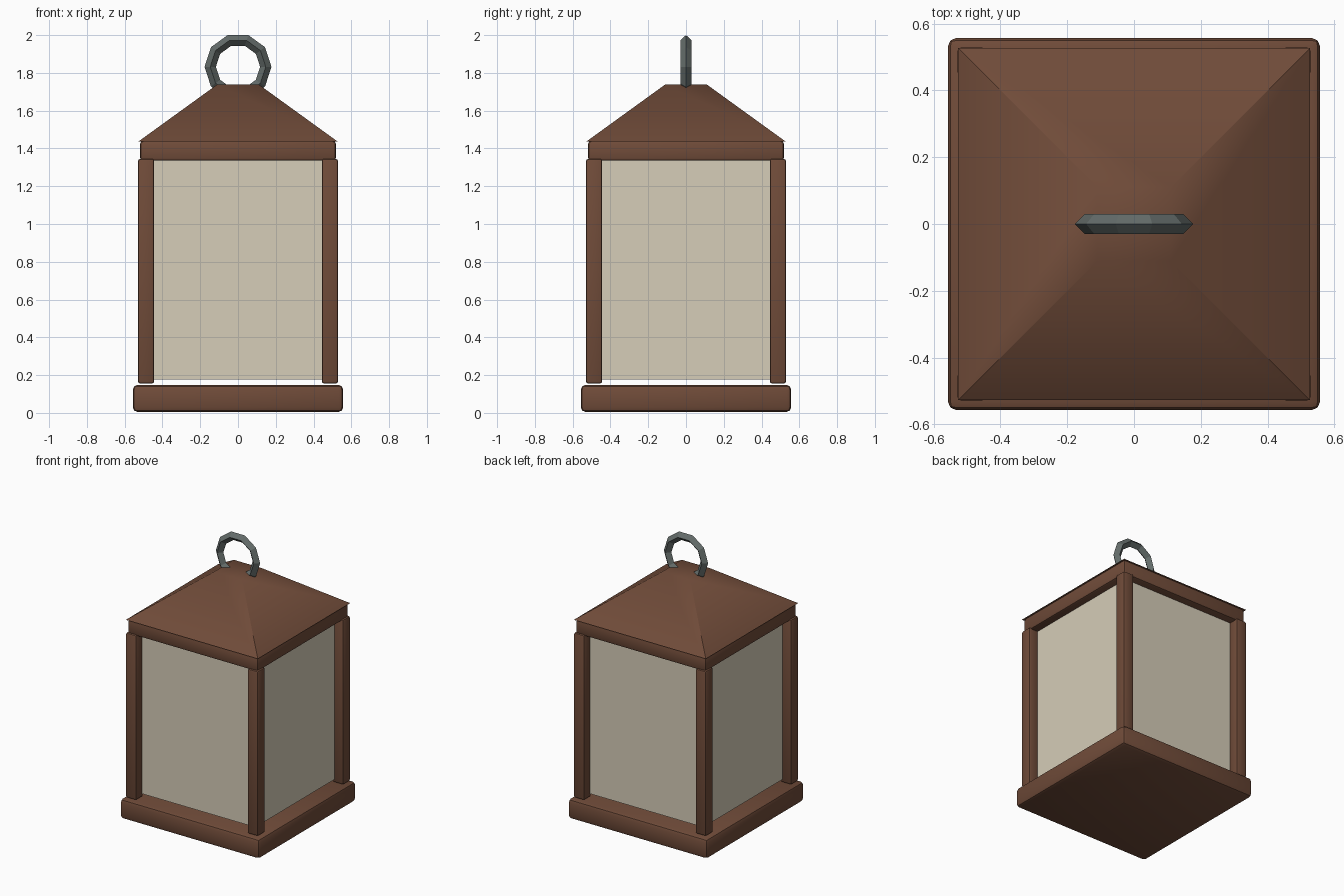
import bpy
import bmesh
from math import radians

cube = bpy.data.objects.get("Cube")
if cube:
    bpy.data.objects.remove(cube, do_unlink=True)


def material(name, color):
    mat = bpy.data.materials.new(name)
    mat.use_nodes = True
    mat.diffuse_color = (*color, 1)
    mat.node_tree.nodes["Principled BSDF"].inputs["Base Color"].default_value = (*color, 1)
    return mat


wood = material("brown wood", (0.162, 0.071, 0.041))
glass = material("cream glass", (0.67, 0.61, 0.48))
metal = material("grey metal", (0.127, 0.15, 0.144))


def box(name, mat, center, half, bottom, top, bevel=0):
    """Square upright box, optionally with rounded edges."""
    bpy.ops.mesh.primitive_cube_add(size=1, location=(*center, (bottom + top) / 2))
    obj = bpy.context.object
    obj.name = name
    obj.scale = (2 * half, 2 * half, top - bottom)
    bpy.ops.object.transform_apply(location=False, rotation=False, scale=True)
    obj.data.materials.append(mat)
    if bevel:
        mod = obj.modifiers.new("rounded edges", "BEVEL")
        mod.width = bevel
        mod.segments = 2
        bpy.ops.object.modifier_apply(modifier=mod.name)
        bpy.ops.object.shade_smooth_by_angle(angle=radians(42))
    return obj


# Base slab, top beam and glass body
box("base", wood, (0, 0), 0.557, 0.005, 0.148, 0.025)
box("top_beam", wood, (0, 0), 0.518, 1.335, 1.44, 0.015)
box("glass_panes", glass, (0, 0), 0.46, 0.178, 1.345)

# Corner posts
for y, depth in ((-1, "front"), (1, "back")):
    for x, side in ((1, "left"), (-1, "right")):
        box(f"{depth}_{side}_post", wood, (x * 0.4865, y * 0.4865), 0.0425, 0.155, 1.345, 0.012)

# Roof: a box whose top is drawn in; the flat top blends into the slopes
roof = box("roof", wood, (0, 0), 0.527, 1.437, 1.738)
bm = bmesh.new()
bm.from_mesh(roof.data)
for v in bm.verts:
    if v.co.z > 0:
        v.co.x *= 0.21
        v.co.y *= 0.21
bm.to_mesh(roof.data)
bm.free()
bpy.ops.object.shade_smooth_by_angle(angle=radians(42))

# Carrying ring, sunk into the roof
bpy.ops.mesh.primitive_torus_add(major_segments=10, minor_segments=4, major_radius=0.147,
                                 minor_radius=0.03, location=(0, 0, 1.832),
                                 rotation=(radians(90), 0, 0))
ring = bpy.context.object
ring.name = "carrying_ring"
ring.data.materials.append(metal)
bpy.ops.object.shade_flat()
